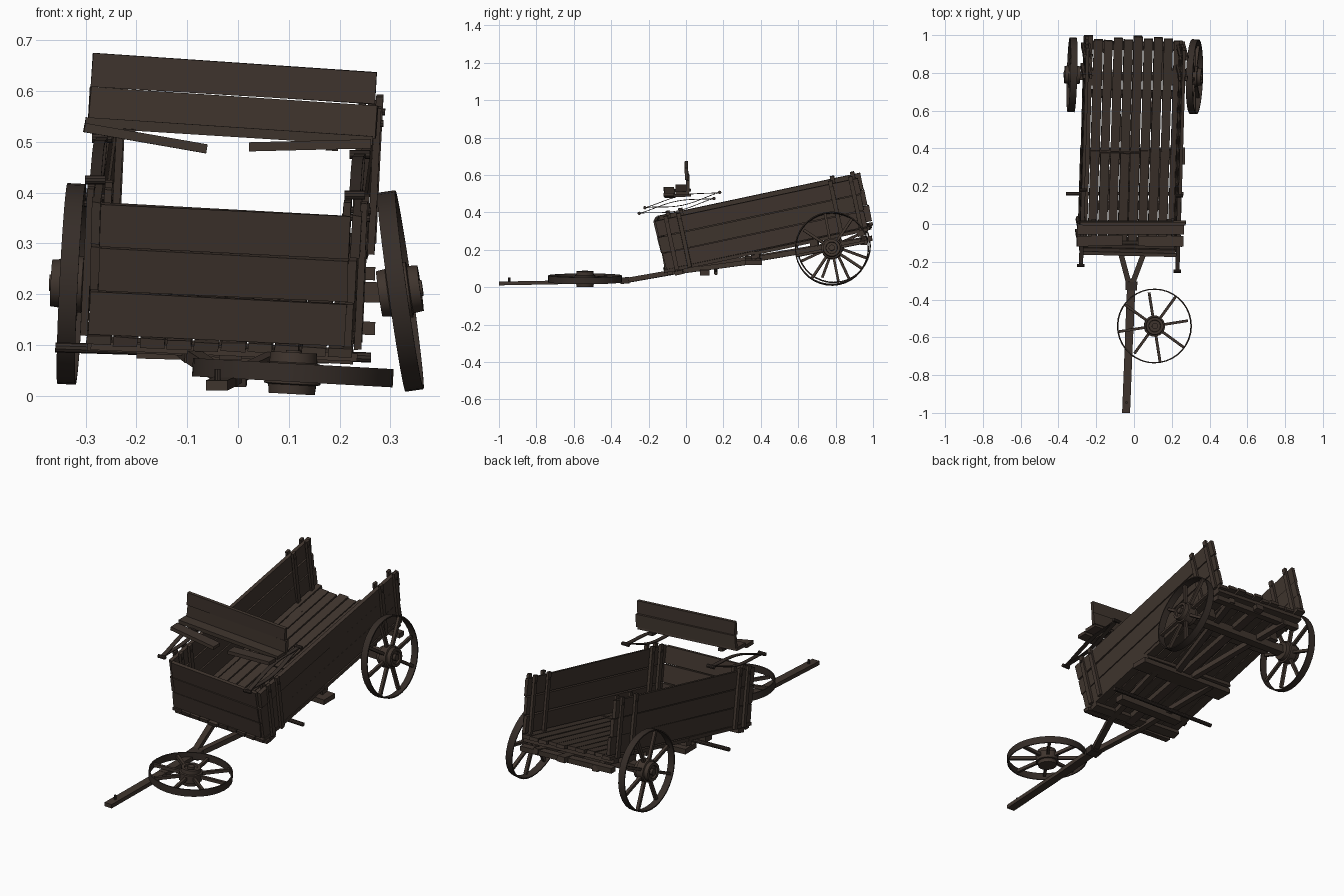
import bpy, bmesh, math, random
from mathutils import Matrix, Vector, Euler

if "Cube" in bpy.data.objects:
    bpy.data.objects.remove(bpy.data.objects["Cube"])

random.seed(4)
R = math.radians
J = random.uniform


def material(name, col):
    m = bpy.data.materials.new(name)
    m.diffuse_color = (*col, 1)
    m.use_nodes = True
    m.node_tree.nodes["Principled BSDF"].inputs["Base Color"].default_value = m.diffuse_color
    return m


WOOD = material("weathered brown wood", (0.050, 0.035, 0.027))
DARK = material("dark brown iron", (0.036, 0.026, 0.021))


def finish(name, bm, mat, M=Matrix(), smooth=False):
    bmesh.ops.recalc_face_normals(bm, faces=bm.faces)
    bm.transform(M)
    me = bpy.data.meshes.new(name)
    bm.to_mesh(me)
    bm.free()
    me.materials.append(mat)
    ob = bpy.data.objects.new(name, me)
    bpy.context.collection.objects.link(ob)
    if smooth:
        bpy.context.view_layer.objects.active = ob
        ob.select_set(True)
        bpy.ops.object.shade_smooth_by_angle(angle=R(35))
        ob.select_set(False)
    return ob


def box(name, lo, hi, M=Matrix(), mat=WOOD, jit=0.0):
    """Plank between two corners, with slightly uneven corners."""
    bm = bmesh.new()
    bmesh.ops.create_cube(bm, size=1)
    for v in bm.verts:
        v.co = [(lo[i] + hi[i]) / 2 + v.co[i] * (hi[i] - lo[i]) + J(-jit, jit) for i in range(3)]
    return finish(name, bm, mat, M)


def beam(name, p, q, w, h, mat=WOOD):
    """Square bar from p to q, w wide and h tall."""
    p, q = Vector(p), Vector(q)
    y = (q - p).normalized()
    x = y.cross(Vector((0, 0, 1))).normalized()
    z = x.cross(y)
    M = Matrix((x, y, z)).transposed().to_4x4()
    M.translation = p
    return box(name, (-w / 2, 0, -h / 2), (w / 2, (q - p).length, h / 2), M, mat)


def rod(name, p, q, r, mat=WOOD, n=10):
    p, q = Vector(p), Vector(q)
    bm = bmesh.new()
    bmesh.ops.create_cone(bm, cap_ends=True, segments=n, radius1=r, radius2=r, depth=(q - p).length)
    M = Matrix.Translation((p + q) / 2) @ (q - p).to_track_quat('Z', 'Y').to_matrix().to_4x4()
    return finish(name, bm, mat, M, True)


def lathe(name, profile, M, mat, n, closed=True):
    """Spin an (r, z) profile about the local z axis."""
    bm = bmesh.new()
    rings = [[bm.verts.new((r * math.cos(2 * math.pi * i / n), r * math.sin(2 * math.pi * i / n), z))
              for i in range(n)] for r, z in profile]
    pairs = list(zip(rings, rings[1:])) + ([(rings[-1], rings[0])] if closed else [])
    for a, b in pairs:
        for i in range(n):
            k = (i + 1) % n
            bm.faces.new((a[i], a[k], b[k], b[i]))
    if not closed:
        bm.faces.new(rings[0])
        bm.faces.new(rings[-1])
    return finish(name, bm, mat, M, True)


def wheel(name, centre, axis, spin):
    M = Matrix.Translation(centre) @ Vector(axis).to_track_quat('Z', 'Y').to_matrix().to_4x4() @ Matrix.Rotation(spin, 4, 'Z')
    lathe(name + "_rim", [(0.198, -0.018), (0.198, 0.018), (0.192, 0.018), (0.192, -0.018)], M, DARK, 36)
    lathe(name + "_hub", [(0.030, -0.042), (0.046, -0.042), (0.048, -0.024), (0.056, -0.022), (0.056, 0.018),
                          (0.048, 0.02), (0.046, 0.040), (0.032, 0.040), (0.030, 0.030), (0.016, 0.030),
                          (0.016, 0.044)], M, WOOD, 16, False)
    for i in range(8):
        S = M @ Matrix.Rotation(i * math.pi / 4, 4, 'Z')
        box(name + "_spoke", (0.05, -0.007, -0.008), (0.193 if i % 3 else 0.18, 0.007, 0.008), S, WOOD)


# wheels: two mounted at the rear, one lying on the tongue
wheel("right_wheel", (0.320, 0.78, 0.206), (0.99, -0.03, 0.14), 0.2)
wheel("left_wheel", (-0.328, 0.79, 0.220), (-1, 0.03, 0.05), 0.35)
wheel("loose_wheel", (0.108, -0.54, 0.045), (0.055, 0, 1), R(9))

# wagon body, pitched and rolled: local origin is the middle of the lower front edge
B = Matrix.Translation((-0.035, -0.10, 0.11)) @ Euler((R(12), R(3), R(-1.1)), 'XYZ').to_matrix().to_4x4()
L, H, W = 1.115, 0.268, 0.262
bh = H / 3
for k in range(3):
    z0, z1 = k * bh, (k + 1) * bh - 0.004
    lean = 0.003 * (k - 1)
    box("front_board", (-0.246, -0.012 - lean, z0), (0.246, 0.008 - lean, z1), B, WOOD, 0.002)
    for s in (-1, 1):
        a, b = s * (W - 0.018 + lean), s * (W + lean)
        box("side_board", (min(a, b), J(-0.014, -0.002), z0), (max(a, b), L + J(-0.02, 0.005), z1), B, WOOD, 0.002)
# cleats on both faces of the sides
for s in (-1, 1):
    for y in (0.055, 0.125, 0.955, 1.065):
        for x in (W + 0.008, W - 0.026):
            box("side_cleat", (s * x - 0.007, y - 0.011, -0.015), (s * x + 0.007, y + 0.011, H + 0.012), B, WOOD, 0.001)
        rod("cleat_bolt", B @ Vector((s * (W - 0.035), y, H - 0.02)), B @ Vector((s * (W + 0.020), y, H - 0.02)), 0.007, DARK, 8)

# floor planks in two lengths
N = 10
pw = 0.53 / N
for i in range(N):
    x = -0.265 + i * pw
    box("front_floor_plank", (x + 0.002, -0.015 + J(-0.008, 0.005), -0.020), (x + pw - 0.003, 0.49 + J(-0.01, 0.01), -0.002), B, WOOD, 0.0015)
    box("rear_floor_plank", (x + 0.003, 0.485 + J(-0.01, 0.01), -0.024), (x + pw - 0.003, L + J(-0.025, 0.0), -0.006), B, WOOD, 0.0015)
for y in (0.06, 0.48, 0.80, 1.06):
    box("floor_crossbar", (-0.262, y - 0.022, -0.044), (0.262, y + 0.022, -0.022), B, WOOD, 0.001)

# undercarriage
beam("reach_pole", (-0.015, -0.06, 0.085), (0.02, 0.995, 0.262), 0.045, 0.028)
for s in (-1, 1):
    beam("front_hound", (-0.018 + s * 0.008, -0.32, 0.036), (-0.005 + s * 0.085, -0.08, 0.078), 0.028, 0.026)
    beam("sill", (-0.005 + s * 0.085, -0.09, 0.077), (0.0 + s * 0.16, 0.40, 0.142), 0.03, 0.026)
    beam("rear_hound", (0.0 + s * 0.05, 0.40, 0.155), (0.01 + s * 0.17, 0.97, 0.252), 0.03, 0.028)
    beam("bolster_block", (s * 0.2 - 0.01, 0.74, 0.245 - s * 0.01), (s * 0.2 - 0.01, 0.82, 0.262 - s * 0.01), 0.05, 0.07)
beam("middle_bolster", (-0.28, 0.36, 0.155), (0.27, 0.36, 0.132), 0.09, 0.026)
beam("rear_crossbar", (-0.25, 0.95, 0.262), (0.27, 0.95, 0.240), 0.035, 0.026)
beam("rear_axle", (-0.29, 0.785, 0.220), (0.28, 0.78, 0.203), 0.045, 0.04)
rod("rear_axle_pin", (-0.36, 0.79, 0.222), (0.35, 0.78, 0.207), 0.014, DARK)
rod("front_axle", (-0.36, 0.16, 0.095), (0.262, 0.16, 0.075), 0.010, DARK)
beam("front_bolster", (-0.20, 0.10, 0.088), (0.18, 0.10, 0.078), 0.05, 0.03)
beam("front_crossbar", (-0.29, -0.085, 0.098), (0.235, -0.085, 0.075), 0.03, 0.016)

# tongue
beam("tongue_rear", (-0.013, -0.29, 0.038), (-0.025, -0.58, 0.028), 0.044, 0.022)
beam("tongue_front", (-0.025, -0.57, 0.028), (-0.042, -1.0, 0.020), 0.042, 0.020)
beam("tongue_clamp", (-0.013, -0.305, 0.038), (-0.015, -0.35, 0.034), 0.062, 0.034, DARK)
rod("tongue_pin", (-0.04, -0.945, 0.02), (-0.04, -0.945, 0.052), 0.006, DARK, 8)

# bench: back boards, full rear plank and a snapped front plank
S = Matrix.Translation((-0.013, 0.005, 0.522)) @ Euler((R(2), R(3.8), 0), 'XYZ').to_matrix().to_4x4()
box("bench_back_upper", (-0.281, -0.008, 0.070), (0.278, 0.010, 0.135), S, WOOD, 0.002)
box("bench_back_lower", (-0.283, -0.004, 0.002), (0.284, 0.014, 0.068), S, WOOD, 0.002)
box("seat_rear_plank", (-0.288, -0.062, -0.010), (0.280, 0.010, 0.008), S, WOOD, 0.002)
beam("seat_broken_left", (-0.303, -0.092, 0.528), (-0.062, -0.085, 0.486), 0.055, 0.018)
beam("seat_broken_right", (0.022, -0.090, 0.490), (0.262, -0.092, 0.496), 0.055, 0.018)
for s, z in ((-1, 0.512), (1, 0.478)):
    box("back_bracket", (s * 0.2 - 0.012, -0.07, -0.024), (s * 0.2 + 0.012, 0.02, -0.008), S, DARK)


# leaf springs under each end of the bench
def spring(name, p, q, bulge):
    p, q = Vector(p), Vector(q)
    bm = bmesh.new()
    n = 12
    rows = []
    for i in range(n + 1):
        t = i / n
        c = p.lerp(q, t) + Vector((0, 0, bulge * math.sin(math.pi * t) ** 1.5))
        rows.append([bm.verts.new(c + Vector((dx, 0, dz)))
                     for dx, dz in ((-0.011, -0.002), (0.011, -0.002), (0.011, 0.002), (-0.011, 0.002))])
    for a, b in zip(rows, rows[1:]):
        for j in range(4):
            bm.faces.new((a[j], a[(j + 1) % 4], b[(j + 1) % 4], b[j]))
    bm.faces.new(rows[0])
    bm.faces.new(rows[-1])
    finish(name, bm, DARK, smooth=True)


for side, p, q in (("left", (-0.281, -0.22, 0.425), (-0.268, 0.18, 0.507)),
                   ("right", (0.230, -0.25, 0.395), (0.240, 0.15, 0.475))):
    spring(side + "_spring_upper", p, q, 0.025)
    spring(side + "_spring_lower", p, q, -0.028)
    for e in (p, q):
        rod(side + "_spring_eye", Vector(e) - Vector((0.02, 0, 0)), Vector(e) + Vector((0.02, 0, 0)), 0.009, DARK)
